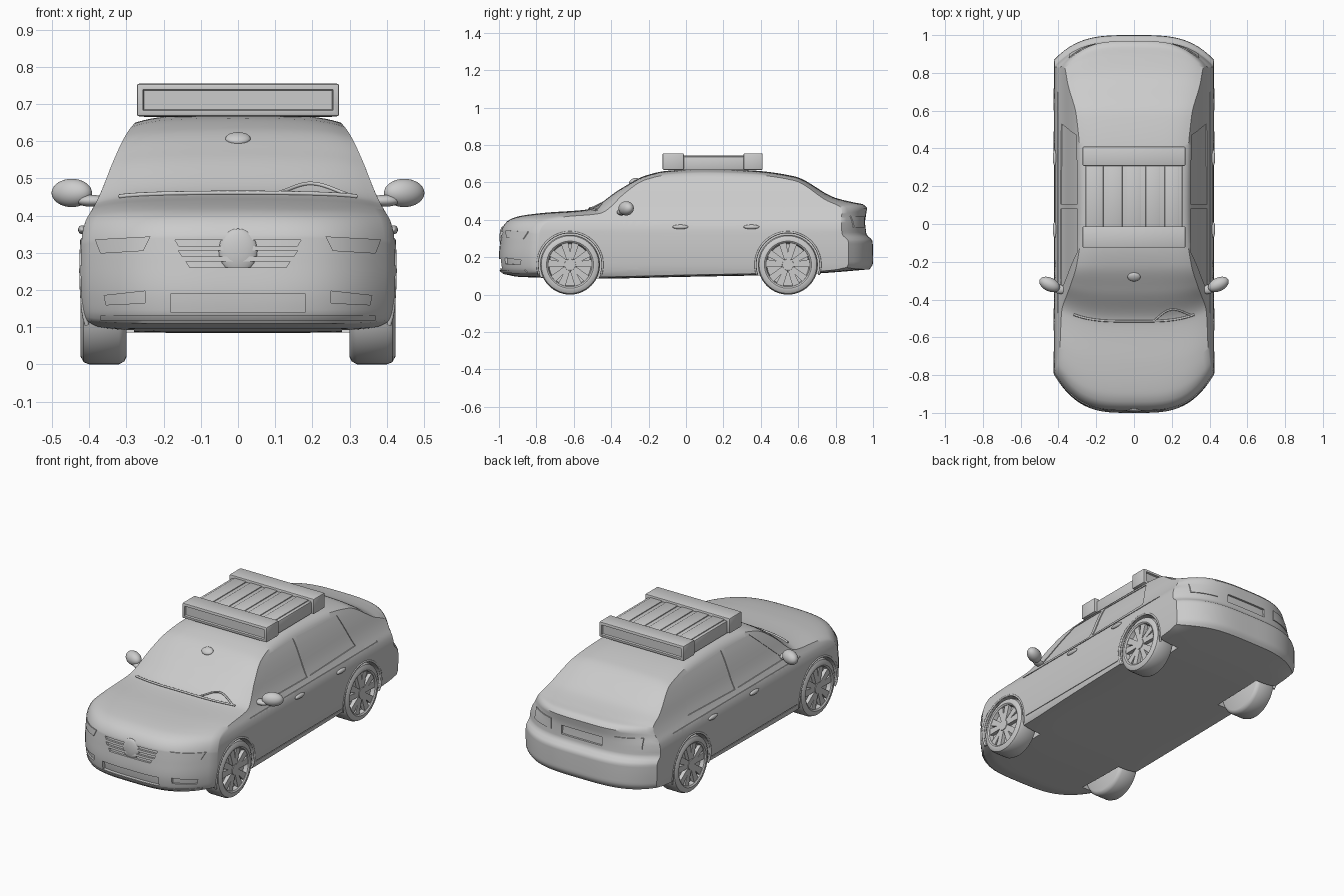
import bpy, bmesh, math
from mathutils import Vector, Matrix

if "Cube" in bpy.data.objects:
    bpy.data.objects.remove(bpy.data.objects["Cube"])


def curve(*pts):
    """Smooth monotone interpolation through (x, y) points."""
    n = len(pts)
    d = [(pts[i+1][1] - pts[i][1]) / (pts[i+1][0] - pts[i][0]) for i in range(n - 1)]
    m = [d[0]] + [2*a*b/(a+b) if a*b > 0 else 0 for a, b in zip(d, d[1:])] + [d[-1]]

    def f(x):
        x = min(max(x, pts[0][0]), pts[-1][0])
        i = next(k for k in range(n - 1) if x <= pts[k+1][0])
        (x0, y0), (x1, y1) = pts[i], pts[i+1]
        h = x1 - x0
        t = (x - x0) / h
        return (y0*(1 + 2*t)*(1 - t)**2 + y1*t*t*(3 - 2*t)
                + h*m[i]*t*(1 - t)**2 - h*m[i+1]*t*t*(1 - t))
    return f


def finish(name, bm, angle=40):
    bmesh.ops.recalc_face_normals(bm, faces=bm.faces)
    me = bpy.data.meshes.new(name)
    bm.to_mesh(me)
    bm.free()
    ob = bpy.data.objects.new(name, me)
    bpy.context.collection.objects.link(ob)
    activate(ob)
    bpy.ops.object.shade_smooth_by_angle(angle=math.radians(angle))
    return ob


def activate(ob):
    bpy.ops.object.select_all(action='DESELECT')
    ob.select_set(True)
    bpy.context.view_layer.objects.active = ob


def mapped_box(name, n, fn):
    """Box surface with n cells per axis, bent into shape by fn(u, v, w)."""
    bm, cache = bmesh.new(), {}

    def vert(key):
        if key not in cache:
            cache[key] = bm.verts.new(fn(*[k / m for k, m in zip(key, n)]))
        return cache[key]
    for ax in range(3):
        a, b = [k for k in range(3) if k != ax]
        for side in (0, n[ax]):
            for i in range(n[a]):
                for j in range(n[b]):
                    quad = []
                    for di, dj in ((0, 0), (1, 0), (1, 1), (0, 1)):
                        key = [side] * 3
                        key[a], key[b] = i + di, j + dj
                        quad.append(vert(tuple(key)))
                    bm.faces.new(quad)
    return finish(name, bm)


# Outline curves of the car
top = curve((-1, .35), (-.97, .39), (-.9, .418), (-.75, .438), (-.53, .455), (-.35, .565),
            (-.22, .635), (-.1, .662), (.1, .672), (.35, .664), (.58, .632), (.8, .517),
            (.9, .494), (.97, .482), (1, .462))
bottom = curve((-1, .11), (-.9, .095), (-.5, .085), (0, .095), (.6, .108), (1, .135))
width = curve((.08, .39), (.11, .41), (.16, .419), (.25, .423), (.34, .42), (.385, .41), (.42, .39),
              (.46, .37), (.55, .334), (.62, .3), (.65, .277), (.68, .245))
bow = curve((-1, .2), (-.75, .1), (-.5, .06), (-.2, 0), (.5, 0), (.8, -.03), (1, -.13))
nose = curve((.1, .03), (.14, .006), (.2, 0), (.28, .006), (.36, .015))
tail = curve((.12, -.03), (.17, 0), (.285, -.002), (.325, -.036), (.4, -.04), (.47, -.03))


def body_pt(u, y, w):
    a = abs(u)
    zt = top(y) - .008*a*a - .014*a**8
    zb = bottom(y) + .01*a**8
    z = zb + w*(zt - zb)
    lean = nose(z)*max(0, (-.8 - y)/.2)**2 + tail(z)*max(0, (y - .8)/.2)**2
    return Vector((u*width(z), y + lean + bow(y)*a**3.5, z))


def end_y(x, z, e):
    shape = nose(z) if e < 0 else tail(z)
    return e + shape + bow(e)*min(1, abs(x)/width(z))**3.5


def bilerp(q, s, t):
    a, b, c, d = (Vector(p) for p in q)
    return (a*(1 - s) + b*s)*(1 - t) + (d*(1 - s) + c*s)*t


def end_slab(name, q, d0, d1, e=-1, s=1):
    """Slab following the nose (e=-1) or tail (e=1); q = corners in x, z; d = outward depth."""
    def fn(u, v, w):
        x, z = bilerp(q, u, w)
        return Vector((s*x, end_y(x, z, e) + e*(d0 + (d1 - d0)*v), z))
    return mapped_box(name, (16, 1, 4), fn)


def side_slab(name, q, d0, d1, s):
    """Slab following the flank; q = corners in y, z."""
    def fn(u, v, w):
        y, z = bilerp(q, u, w)
        return Vector((s*(width(z) + d0 + (d1 - d0)*v), y, z))
    return mapped_box(name, (12, 1, 8), fn)


def rect(a0, a1, b0, b1):
    return (a0, b0), (a1, b0), (a1, b1), (a0, b1)


def tube(name, pts, r):
    cu = bpy.data.curves.new(name, 'CURVE')
    cu.dimensions, cu.bevel_depth, cu.bevel_resolution, cu.use_fill_caps = '3D', r, 2, True
    sp = cu.splines.new('POLY')
    sp.points.add(len(pts) - 1)
    for p, co in zip(sp.points, pts):
        p.co = (*co, 1)
    ob = bpy.data.objects.new(name, cu)
    bpy.context.collection.objects.link(ob)
    activate(ob)
    bpy.ops.object.convert(target='MESH')
    bpy.ops.object.shade_smooth()


def blob(name, loc, size, rot=(0, 0, 0)):
    bpy.ops.mesh.primitive_uv_sphere_add(segments=28, ring_count=16, location=loc, rotation=rot)
    bpy.context.object.name = name
    bpy.context.object.scale = size
    bpy.ops.object.shade_smooth()


def block(name, x, y0, y1, z0, z1, inset_dir=0, bevel=.006):
    bm = bmesh.new()
    bmesh.ops.create_cube(bm, size=1)
    bmesh.ops.scale(bm, vec=(2*x, y1 - y0, z1 - z0), verts=bm.verts)
    bmesh.ops.translate(bm, vec=(0, (y0 + y1)/2, (z0 + z1)/2), verts=bm.verts)
    bmesh.ops.bevel(bm, geom=bm.edges[:], offset=bevel, segments=2, affect='EDGES', profile=.5)
    if inset_dir:
        bm.normal_update()
        face = max(bm.faces, key=lambda f: f.normal.y*inset_dir*f.calc_area())
        bmesh.ops.inset_region(bm, faces=[face], thickness=.014)
        bmesh.ops.inset_region(bm, faces=[face], thickness=.004, depth=-.01)
    return finish(name, bm, 30)


AXLES = {"front": -.62, "rear": .545}
R = .16

# Body shell
body = mapped_box("body", (32, 120, 26), lambda u, v, w: body_pt(2*u - 1, 2*v - 1, w))

# Cutters: wheel wells, windows, grooves, intakes
cutters = [end_slab("cut", rect(-.18, .18, .14, .19), -.02, .03),
           end_slab("cut", rect(-.13, .13, .35, .4), -.012, .03, 1)]
for z, x in ((.335, .17), (.306, .16), (.277, .14)):
    cutters.append(end_slab("cut", ((-x + .01, z - .016), (x - .01, z - .016), (x, z), (-x, z)), -.012, .03))
for s in (1, -1):
    cutters.append(end_slab("cut", ((.25, .165), (.355, .16), (.36, .185), (.25, .197)), -.012, .03, -1, s))
    for q in (((-.35, .425), (.08, .42), (.08, .622), (-.15, .618)),
              ((.105, .42), (.53, .43), (.47, .61), (.105, .622))):
        cutters.append(side_slab("cut", q, -.005, .03, s))
    cutters.append(side_slab("cut", rect(-.47, .7, .394, .4), -.004, .03, s))
    cutters.append(side_slab("cut", rect(-.43, .36, .132, .137), -.004, .03, s))
    for y in AXLES.values():
        bm = bmesh.new()
        m = Matrix.Translation((s*.4, y, R)) @ Matrix.Rotation(math.pi/2, 4, 'Y')
        bmesh.ops.create_cone(bm, cap_ends=True, segments=56, radius1=.17, radius2=.17, depth=.24, matrix=m)
        cutters.append(finish("cut", bm))
activate(cutters[0])
for c in cutters:
    c.select_set(True)
bpy.ops.object.join()
cutter = bpy.context.object
cutter.hide_render = True
activate(body)
mod = body.modifiers.new("openings", 'BOOLEAN')
mod.operation, mod.solver, mod.object = 'DIFFERENCE', 'EXACT', cutter
bpy.ops.object.modifier_apply(modifier=mod.name)
bpy.ops.object.shade_smooth_by_angle(angle=math.radians(40))
bpy.data.objects.remove(cutter)


# Wheel: lathed tyre and rim with paired spokes
def wheel(name, s, y):
    bm = bmesh.new()
    prof = [(.3, 0), (.3, .14), (.306, .152), (.32, .16), (.4, .16), (.415, .154), (.424, .138),
            (.424, .126), (.418, .118), (.396, .112), (.392, 0)]
    vs = [bm.verts.new((x, 0, r)) for x, r in prof]
    es = [bm.edges.new(p) for p in zip(vs, vs[1:])]
    bmesh.ops.spin(bm, geom=vs + es, cent=(0, 0, 0), axis=(1, 0, 0), angle=2*math.pi, steps=56)
    bmesh.ops.remove_doubles(bm, verts=bm.verts, dist=1e-5)
    for k in range(10):
        ang = (k//2)*math.tau/5 + (.24 if k % 2 else -.24)
        new = bmesh.ops.create_cube(bm, size=1)["verts"]
        for v in new:
            outer = v.co.z > 0
            v.co = (.402 + v.co.x*.028, v.co.y*(.04 if outer else .022), .117 if outer else .02)
        bmesh.ops.rotate(bm, verts=new, matrix=Matrix.Rotation(ang, 3, 'X'))
    hub = Matrix.Translation((.404, 0, 0)) @ Matrix.Rotation(math.pi/2, 4, 'Y')
    bmesh.ops.create_cone(bm, cap_ends=True, segments=28, radius1=.038, radius2=.03, depth=.03, matrix=hub)
    for v in bm.verts:
        v.co = (s*v.co.x, v.co.y + y, v.co.z + R)
    finish(name, bm, 35)


for s, side in ((1, "left"), (-1, "right")):
    for end, y in AXLES.items():
        wheel(f"{end}_wheel_{side}", s, y)
        arc = [math.radians(-18 + 216*k/30) for k in range(31)]
        tube(f"{end}_arch_lip_{side}", [(s*(width(R + .174*math.sin(a)) - .002), y + .174*math.cos(a),
                                        R + .174*math.sin(a)) for a in arc], .006)
    # Door handles, mirrors, lamps
    for k, y in (("front", -.03), ("rear", .35)):
        blob(f"{k}_door_handle_{side}", (s*.419, y, .362), (.011, .042, .012))
    blob(f"mirror_{side}", (s*.447, -.32, .461), (.058, .036, .038), (0, 0, s*.45))
    blob(f"mirror_stalk_{side}", (s*.395, -.345, .44), (.04, .024, .016), (0, 0, s*.2))
    end_slab(f"headlight_{side}", ((.255, .305), (.37, .298), (.385, .336), (.235, .344)), -.015, .005, -1, s)
    end_slab(f"taillight_{side}", rect(.2, .345, .36, .42), -.015, .005, 1, s)

# Front lip, grille boss, wipers, dash ring, windscreen sensor
end_slab("front_lip", rect(-.37, .37, .118, .131), -.02, .006)
blob("grille_boss", (0, -.98, .305), (.052, .017, .06))
up = Vector((0, 0, .003))
tube("wipers", [body_pt(-.85 + 1.7*k/24, -.515, 1) + up for k in range(25)], .006)
tube("dash_ring", [body_pt(.3 + .5*k/16, -.51 + .05*math.sin(math.pi*k/16), 1) + up for k in range(17)], .005)
blob("windscreen_sensor", body_pt(0, -.28, 1), (.034, .026, .014), (.5, 0, 0))

# Roof carrier: two cross bars with a slatted panel between
block("carrier_front_bar", .272, -.125, -.012, .667, .755, -1)
block("carrier_rear_bar", .272, .308, .41, .667, .755, 1)
block("carrier_panel", .256, -.03, .33, .665, .738)
for k in range(5):
    slat = block(f"carrier_slat_{k + 1}", .038, -.015, .31, .73, .743, bevel=.003)
    slat.location.x = (k - 2)*.1
